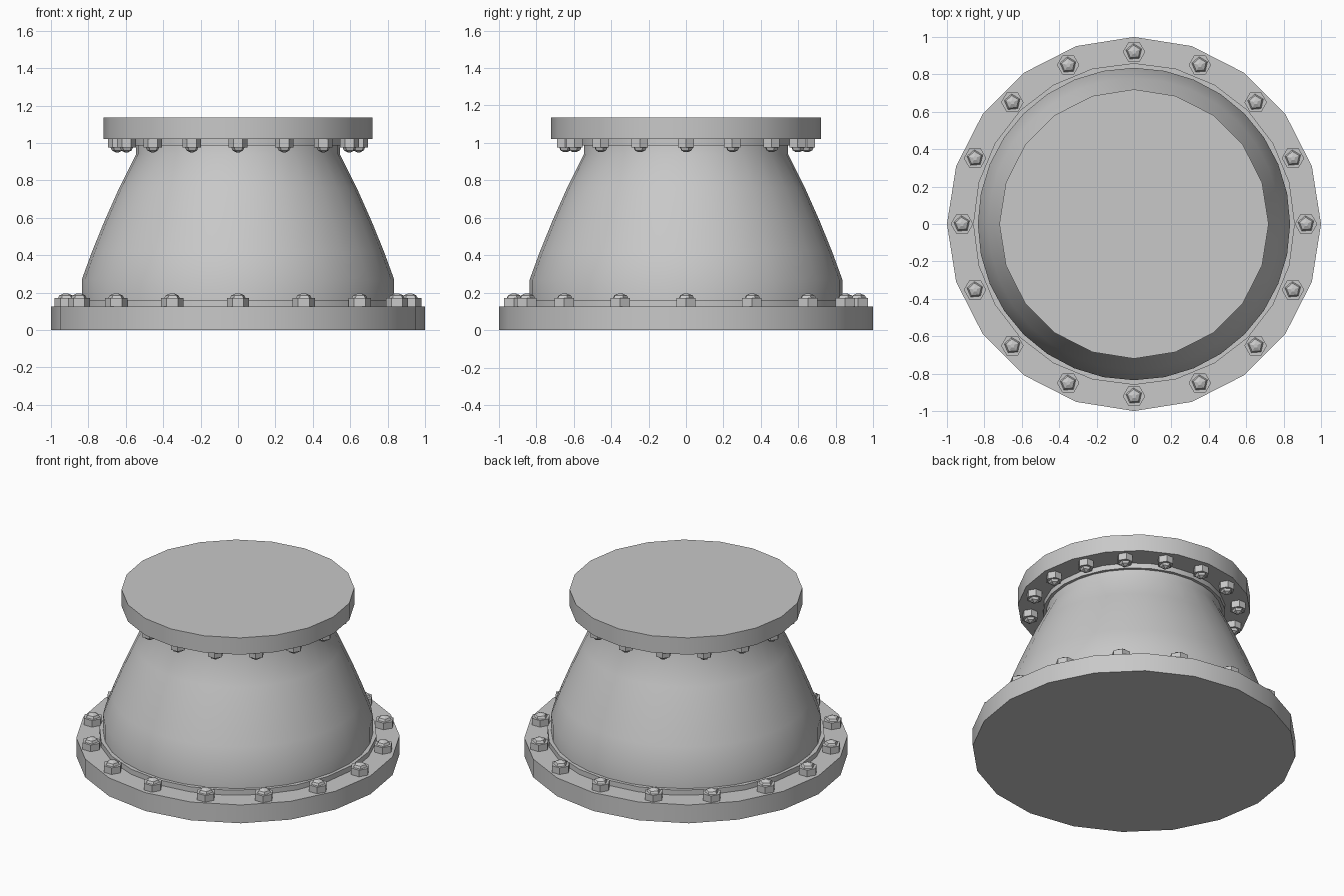
import bpy, bmesh, math
from math import pi, sin, cos

cube = bpy.data.objects.get("Cube")
if cube:
    bpy.data.objects.remove(cube, do_unlink=True)

GREY = 0.58
metal = bpy.data.materials.new("plain_grey")
metal.diffuse_color = (GREY, GREY, GREY, 1)
metal.use_nodes = True
bsdf = metal.node_tree.nodes["Principled BSDF"]
bsdf.inputs["Base Color"].default_value = (GREY, GREY, GREY, 1)


def lathe(bm, profile, sides, centre=(0, 0), turn=0.0):
    """Closed turned solid from (radius, height) points."""
    rings = []
    for r, z in profile:
        rings.append([bm.verts.new((centre[0] + r * cos(turn + 2 * pi * i / sides),
                                    centre[1] + r * sin(turn + 2 * pi * i / sides), z))
                      for i in range(sides)])
    for low, high in zip(rings, rings[1:]):
        for i in range(sides):
            j = (i + 1) % sides
            bm.faces.new((low[i], low[j], high[j], high[i]))
    bm.faces.new(rings[0])
    bm.faces.new(rings[-1])


def finish(name, bm, angle=30):
    bmesh.ops.recalc_face_normals(bm, faces=bm.faces)
    mesh = bpy.data.meshes.new(name)
    bm.to_mesh(mesh)
    bm.free()
    mesh.materials.append(metal)
    obj = bpy.data.objects.new(name, mesh)
    bpy.context.collection.objects.link(obj)
    bpy.ops.object.select_all(action="DESELECT")
    obj.select_set(True)
    bpy.context.view_layer.objects.active = obj
    bpy.ops.object.shade_smooth_by_angle(angle=math.radians(angle))


def turned_part(name, profile, sides):
    bm = bmesh.new()
    lathe(bm, profile, sides)
    finish(name, bm)


def bolt_circle(name, radius, nut, base, direction):
    """Sixteen hex nuts with tapered stud ends, pointing up or down."""
    bm = bmesh.new()
    for k in range(16):
        a = 2 * pi * k / 16
        c = (radius * cos(a), radius * sin(a))
        lathe(bm, [(nut, base), (nut, base + direction * 0.045)], 6, c)
        lathe(bm, [(nut * 0.75, base + direction * 0.044),
                   (nut * 0.6, base + direction * 0.06),
                   (nut * 0.2, base + direction * 0.07)], 5, c, 0.4)
    finish(name, bm, 20)


# Flanges
turned_part("bottom_flange", [(1.0, 0), (1.0, 0.125)], 20)
turned_part("top_flange", [(0.72, 1.02), (0.72, 1.135)], 20)

# Raised rings where the body meets the flanges
turned_part("bottom_ring", [(0.86, 0.12), (0.86, 0.16)], 24)
turned_part("top_ring", [(0.565, 0.985), (0.565, 1.03)], 24)

# Tapered reducer body with short straight collars
turned_part("reducer_body", [(0.835, 0.12), (0.835, 0.27), (0.78, 0.42), (0.715, 0.58),
                             (0.635, 0.76), (0.545, 0.94), (0.545, 1.03)], 32)

# Bolts
bolt_circle("bottom_bolts", 0.92, 0.06, 0.125, 1)
bolt_circle("top_bolts", 0.645, 0.05, 1.02, -1)
